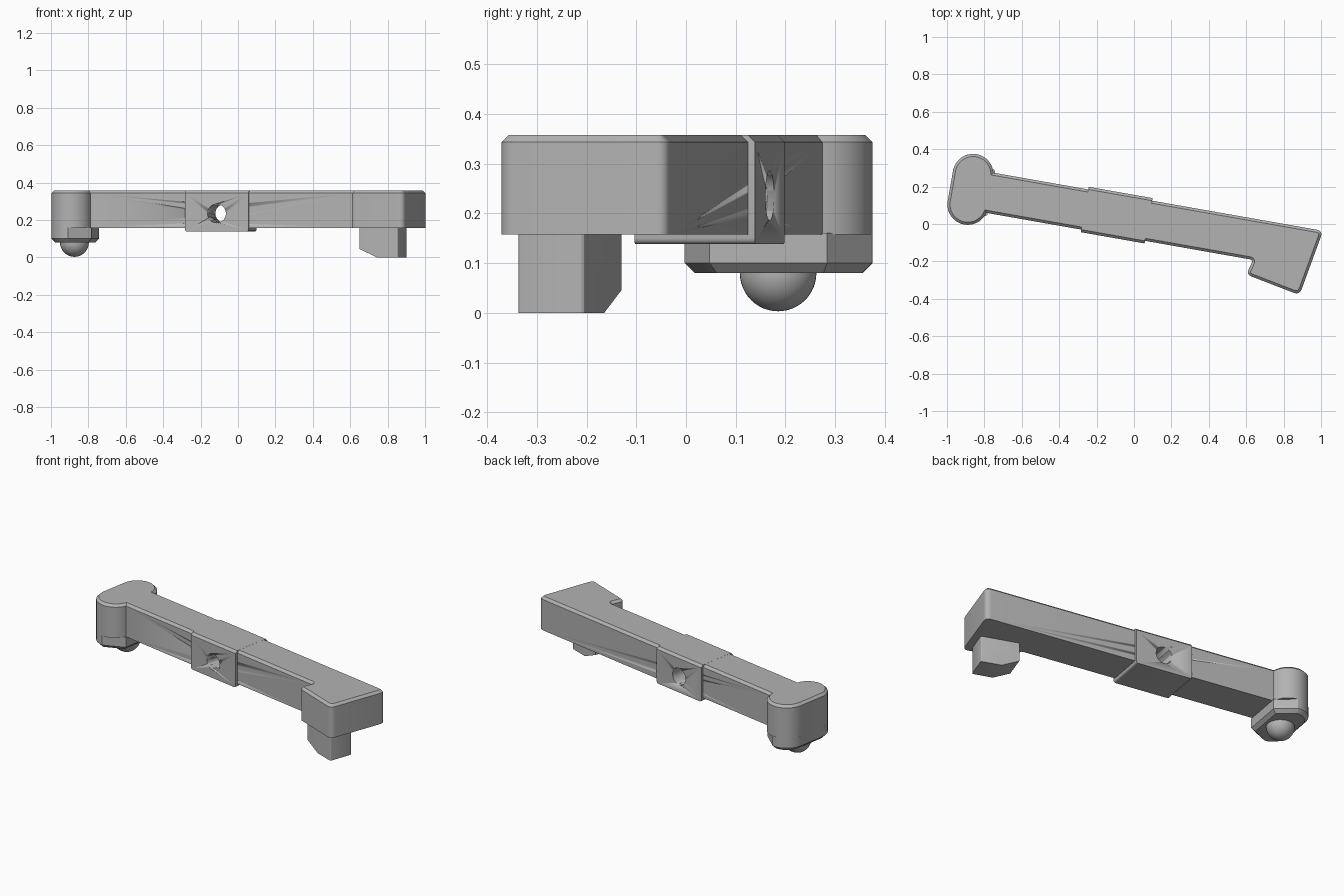
import bpy, bmesh
from math import radians, sin, cos, asin, pi
from mathutils import Vector, Matrix

cube = bpy.data.objects.get("Cube")
if cube:
    bpy.data.objects.remove(cube, do_unlink=True)

GREY = (0.45, 0.45, 0.45, 1.0)
mat = bpy.data.materials.new("plain grey")
mat.use_nodes = True
mat.diffuse_color = GREY
mat.node_tree.nodes["Principled BSDF"].inputs["Base Color"].default_value = GREY

# The whole model is laid out along its arm, then turned in plan
PLACE = Matrix.Translation((0, 0.031, 0)) @ Matrix.Rotation(radians(-10), 4, "Z")
TOP, UNDER = 0.357, 0.157
HALF, CHAMFER = 0.109, 0.014
LOBE_X, LOBE_Y, LOBE_R = -0.888, 0.082, 0.109


def arc(cx, cy, r, a0, a1, n=20):
    return [(cx + r * cos(a0 + (a1 - a0) * i / n),
             cy + r * sin(a0 + (a1 - a0) * i / n)) for i in range(n + 1)]


def rounded(before, corner, after, size, n=6):
    p = Vector(corner)
    a = p + (Vector(before) - p).normalized() * size
    b = p + (Vector(after) - p).normalized() * size
    return [tuple(a.lerp(p, i / n).lerp(p.lerp(b, i / n), i / n)) for i in range(n + 1)]


def prism(outline, z0, z1):
    bm = bmesh.new()
    face = bm.faces.new([bm.verts.new((x, y, z0)) for x, y in outline])
    out = bmesh.ops.extrude_face_region(bm, geom=[face])
    moved = [g for g in out["geom"] if isinstance(g, bmesh.types.BMVert)]
    bmesh.ops.translate(bm, verts=moved, vec=(0, 0, z1 - z0))
    bmesh.ops.recalc_face_normals(bm, faces=bm.faces)
    return bm


def bevel(bm, rule, size, segments=1):
    edges = [e for e in bm.edges if rule(*[v.co for v in e.verts])]
    bmesh.ops.bevel(bm, geom=edges, offset=size, segments=segments, profile=0.5,
                    affect="EDGES", clamp_overlap=False)


def at_height(z):
    return lambda a, b: abs(a.z - z) < 1e-4 and abs(b.z - z) < 1e-4


def finish(name, bm, smooth=True):
    bm.transform(PLACE)
    bmesh.ops.recalc_face_normals(bm, faces=bm.faces)
    mesh = bpy.data.meshes.new(name)
    bm.to_mesh(mesh)
    bm.free()
    mesh.materials.append(mat)
    obj = bpy.data.objects.new(name, mesh)
    bpy.context.collection.objects.link(obj)
    bpy.ops.object.select_all(action="DESELECT")
    obj.select_set(True)
    bpy.context.view_layer.objects.active = obj
    if smooth:
        bpy.ops.object.shade_smooth_by_angle(angle=radians(25))
    return obj


# Arm with the round lobe at one end and the angled head at the other
meet = asin((HALF - LOBE_Y) / LOBE_R)
head = [(-0.78, -HALF), (0.666, -HALF), (0.643, -0.192),
        (0.943, -0.251), (1.007, HALF), (-0.78, HALF)]
outline = arc(LOBE_X, LOBE_Y, LOBE_R, meet, pi)
outline += arc(LOBE_X, -LOBE_Y, LOBE_R, pi, 2 * pi - meet)
for i, size in ((1, 0.02), (2, 0.03), (3, 0.035), (4, 0.035)):
    outline += rounded(head[i - 1], head[i], head[i + 1], size)
bm = prism(outline, UNDER, TOP)
bevel(bm, at_height(TOP), CHAMFER)
arm = finish("arm", bm)

# Lower half of the lobe, squared off towards the arm
foot = arc(LOBE_X, LOBE_Y, LOBE_R, pi / 2, pi)
foot += arc(LOBE_X, -LOBE_Y, LOBE_R, pi, 1.5 * pi)
foot += [(-0.775, -0.12), (-0.775, 0.12)]
bm = prism(foot, 0.08, UNDER + 0.003)
bevel(bm, at_height(0.08), 0.02)
finish("lobe_foot", bm)

# Ball under the lobe
bm = bmesh.new()
bmesh.ops.create_uvsphere(bm, u_segments=40, v_segments=24, radius=0.077,
                          matrix=Matrix.Translation((LOBE_X, 0, 0.08)))
finish("ball", bm)

# Thicker collar around the middle of the arm
bm = prism([(-0.267, -0.123), (0.079, -0.123), (0.079, 0.123), (-0.267, 0.123)],
           0.138, TOP + 0.0004)
bevel(bm, lambda a, b: min(a.z, b.z) > 0.3 and abs(a.y - b.y) < 1e-4, CHAMFER)
bevel(bm, lambda a, b: max(a.z, b.z) < 0.2 and abs(a.x - b.x) < 1e-4, 0.012, 4)
collar = finish("collar", bm)

# Cross hole through collar and arm
bm = bmesh.new()
bmesh.ops.create_cone(bm, cap_ends=True, segments=40, radius1=0.05, radius2=0.05, depth=0.6,
                      matrix=Matrix.Translation((-0.094, 0, 0.235)) @ Matrix.Rotation(pi / 2, 4, "X"))
cutter = finish("hole_cutter", bm)
cutter.hide_render = True
for obj in (arm, collar):
    mod = obj.modifiers.new("hole", "BOOLEAN")
    mod.operation, mod.solver, mod.object = "DIFFERENCE", "EXACT", cutter
    bpy.context.view_layer.objects.active = obj
    bpy.ops.object.modifier_apply(modifier=mod.name)
bpy.data.objects.remove(cutter, do_unlink=True)

# Peg under the head with a slanted tip
peg = [(-0.11, 0.16), (-0.11, 0.045), (-0.01, 0), (0.11, 0), (0.11, 0.16)]
bm = prism(peg, -0.0715, 0.0715)
bm.transform(Matrix.Translation((0.811, -0.127, 0)) @ Matrix.Rotation(radians(-10), 4, "Z")
             @ Matrix.Rotation(pi / 2, 4, "X"))
bevel(bm, lambda a, b: abs(a.z - b.z) > 0.15 and abs(a.x - b.x) < 1e-4, 0.01, 3)
finish("peg", bm)
